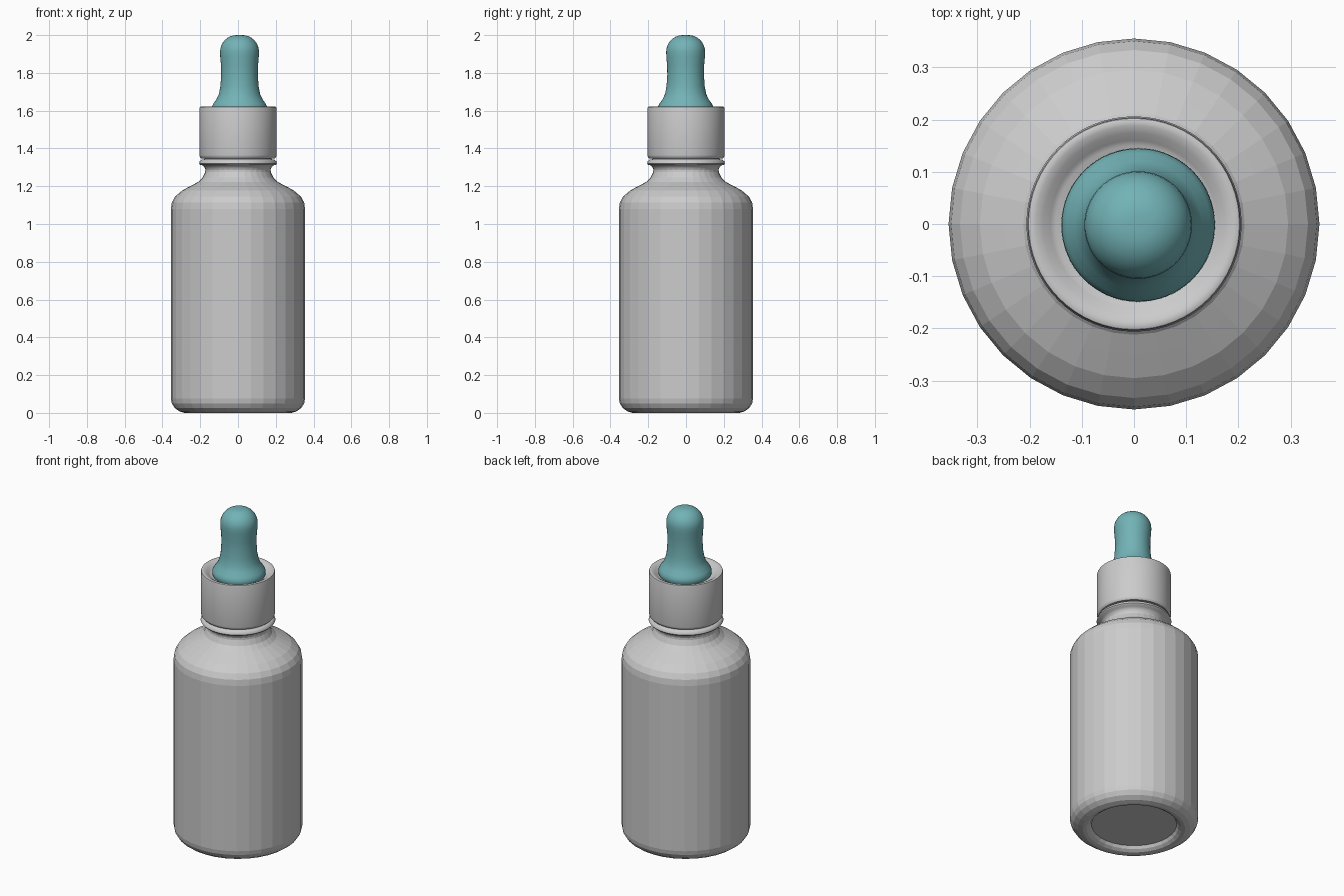
import bpy, bmesh
from math import sin, cos, pi, radians

if "Cube" in bpy.data.objects:
    bpy.data.objects.remove(bpy.data.objects["Cube"])


def lathe(name, profile, sides, angle=None, centre=(0, 0)):
    """Revolve (radius, height) points about a vertical axis."""
    bm = bmesh.new()
    rings = []
    for r, z in profile:
        if r == 0:
            rings.append([bm.verts.new((0, 0, z))])
        else:
            rings.append([bm.verts.new((r * cos(2 * pi * i / sides), r * sin(2 * pi * i / sides), z))
                          for i in range(sides)])
    for a, b in zip(rings, rings[1:]):
        for i in range(sides):
            j = (i + 1) % sides
            if len(a) == 1:
                bm.faces.new((a[0], b[j], b[i]))
            elif len(b) == 1:
                bm.faces.new((a[i], a[j], b[0]))
            else:
                bm.faces.new((a[i], a[j], b[j], b[i]))
    bmesh.ops.recalc_face_normals(bm, faces=bm.faces)
    mesh = bpy.data.meshes.new(name)
    bm.to_mesh(mesh)
    bm.free()
    obj = bpy.data.objects.new(name, mesh)
    obj.location = (centre[0], centre[1], 0)
    bpy.context.collection.objects.link(obj)
    if angle is not None:
        bpy.ops.object.select_all(action='DESELECT')
        obj.select_set(True)
        bpy.context.view_layer.objects.active = obj
        bpy.ops.object.shade_smooth_by_angle(angle=radians(angle))
    return obj


# Faceted bottle with recessed base and rounded shoulder
lathe("bottle", [
    (0, 0.03), (0.235, 0.03), (0.245, 0.014), (0.262, 0.003), (0.282, 0),
    (0.31, 0.008), (0.335, 0.026), (0.35, 0.05), (0.355, 0.075),
    (0.355, 1.08), (0.35, 1.115), (0.333, 1.145), (0.295, 1.178),
    (0.25, 1.202), (0.212, 1.222), (0.188, 1.245), (0.174, 1.275),
    (0.172, 1.30), (0, 1.30)], 32)

# Smooth neck with its lip ring
lathe("neck_lip", [
    (0, 1.27), (0.17, 1.27), (0.174, 1.295), (0.186, 1.31), (0.2, 1.313),
    (0.206, 1.32), (0.203, 1.332), (0.194, 1.34), (0.18, 1.343),
    (0.17, 1.36), (0, 1.36)], 64, 40)

# Collar with a dished top
lathe("collar", [
    (0, 1.355), (0.18, 1.352), (0.195, 1.348), (0.202, 1.355), (0.204, 1.365),
    (0.204, 1.612), (0.202, 1.619), (0.197, 1.621), (0.188, 1.62),
    (0.174, 1.613), (0.16, 1.602), (0.15, 1.595), (0, 1.595)], 64, 40)

# Rubber bulb, slightly off centre as in the model
dome = [(0.015 + 0.088 * cos(t * pi / 16), 1.912 + 0.088 * sin(t * pi / 16)) for t in range(9)]
bulb = lathe("dropper_bulb", [
    (0, 1.59), (0.14, 1.59), (0.147, 1.605), (0.146, 1.622), (0.138, 1.638),
    (0.122, 1.66), (0.109, 1.688), (0.101, 1.73), (0.097, 1.79),
    (0.098, 1.84), (0.102, 1.885)] + dome + [(0, 2.0)], 64, 40, (0.008, -0.002))
rubber = bpy.data.materials.new("teal_rubber")
rubber.diffuse_color = (0.17, 0.45, 0.47, 1)
rubber.use_nodes = True
rubber.node_tree.nodes["Principled BSDF"].inputs["Base Color"].default_value = rubber.diffuse_color
bulb.data.materials.append(rubber)
